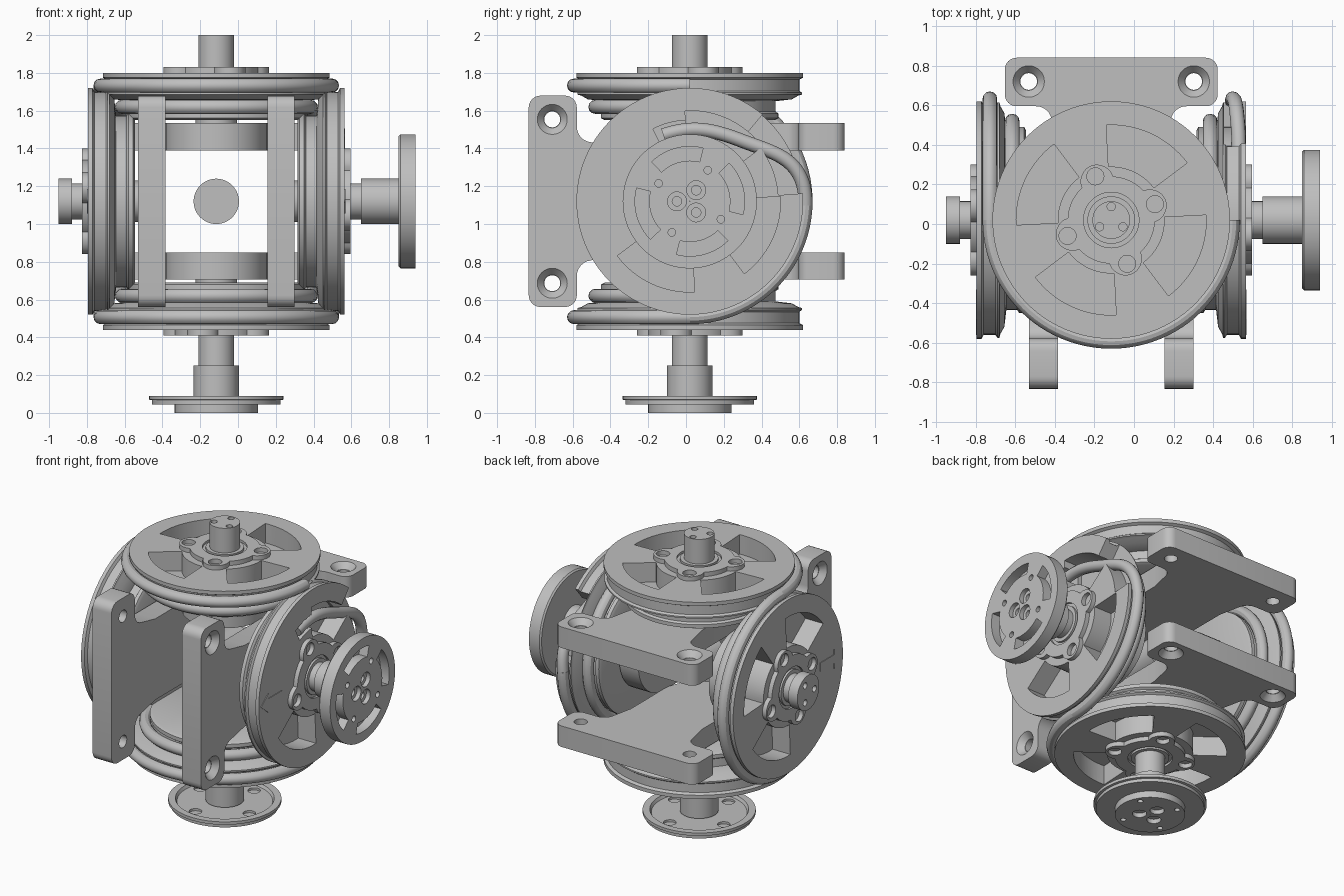
import bpy, bmesh, math
from mathutils import Matrix, Vector

cube = bpy.data.objects.get("Cube")
if cube:
    bpy.data.objects.remove(cube)

grey = bpy.data.materials.new("machined grey")
grey.use_nodes = True
grey.diffuse_color = (0.52, 0.52, 0.52, 1)
grey.node_tree.nodes["Principled BSDF"].inputs["Base Color"].default_value = (0.52, 0.52, 0.52, 1)

CENTRE = Vector((-0.115, 0.02, 1.12))


def frame(xa, ya, za):
    m = Matrix((xa, ya, za)).transposed().to_4x4()
    m.translation = CENTRE
    return m


# Local z is the axle pointing outwards, local +y is the bracket side
FRAMES = {
    "top": frame((1, 0, 0), (0, 1, 0), (0, 0, 1)),
    "bottom": frame((-1, 0, 0), (0, 1, 0), (0, 0, -1)),
    "left": frame((0, 0, 1), (0, -1, 0), (1, 0, 0)),
    "right": frame((0, 0, -1), (0, -1, 0), (-1, 0, 0)),
}


def polar(r, deg):
    a = math.radians(deg)
    return r * math.cos(a), r * math.sin(a)


def lathe(bm, profile, start=0, end=360, steps=96):
    """Revolve a closed (radius, height) outline around z."""
    full = end - start == 360
    rings = []
    for i in range(steps if full else steps + 1):
        a = start + (end - start) * i / steps
        rings.append([bm.verts.new((*polar(r, a), h)) for r, h in profile])
    n = len(profile)
    pairs = list(zip(rings, rings[1:])) + ([(rings[-1], rings[0])] if full else [])
    for p, q in pairs:
        for j in range(n):
            k = (j + 1) % n
            bm.faces.new((p[j], q[j], q[k], p[k]))
    if not full:
        bm.faces.new(rings[0])
        bm.faces.new(rings[-1])


def block(bm, r0, r1, h0, h1, start, end):
    """Solid ring sector."""
    lathe(bm, [(r0, h0), (r1, h0), (r1, h1), (r0, h1)], start, end, 16)


def cyl(bm, r, h0, h1, x=0, y=0, r2=None, seg=48):
    bmesh.ops.create_cone(bm, cap_ends=True, segments=seg, radius1=r, radius2=r if r2 is None else r2,
                          depth=h1 - h0, matrix=Matrix.Translation((x, y, (h0 + h1) / 2)))


def prism(bm, outline, h0, h1):
    low = [bm.verts.new((x, y, h0)) for x, y in outline]
    high = [bm.verts.new((x, y, h1)) for x, y in outline]
    bm.faces.new(low)
    bm.faces.new(high)
    for i in range(len(low)):
        j = (i + 1) % len(low)
        bm.faces.new((low[i], low[j], high[j], high[i]))


def to_object(bm, name):
    bmesh.ops.recalc_face_normals(bm, faces=bm.faces)
    mesh = bpy.data.meshes.new(name)
    bm.to_mesh(mesh)
    bm.free()
    ob = bpy.data.objects.new(name, mesh)
    bpy.context.collection.objects.link(ob)
    return ob


def part(name, matrix, build, cut=None):
    """Build a solid, subtract an optional cutter, then place it."""
    bm = bmesh.new()
    build(bm)
    ob = to_object(bm, name)
    if cut:
        cbm = bmesh.new()
        cut(cbm)
        cutter = to_object(cbm, name + "_cutter")
        cutter.hide_render = True
        mod = ob.modifiers.new("cut", "BOOLEAN")
        mod.operation, mod.object, mod.solver = "DIFFERENCE", cutter, "EXACT"
        mod.use_self = True
        dg = bpy.context.evaluated_depsgraph_get()
        mesh = bpy.data.meshes.new_from_object(ob.evaluated_get(dg))
        ob.modifiers.clear()
        ob.data = mesh
        bpy.data.objects.remove(cutter)
    ob.data.materials.clear()
    ob.data.materials.append(grey)
    ob.matrix_world = matrix
    bpy.ops.object.select_all(action="DESELECT")
    ob.select_set(True)
    bpy.context.view_layer.objects.active = ob
    bpy.ops.object.shade_smooth_by_angle(angle=math.radians(30))


# Stepped pulley with two rope grooves
SPOOL = [(0.09, 0.43), (0.45, 0.43), (0.47, 0.44), (0.47, 0.465), (0.455, 0.475), (0.455, 0.53),
         (0.54, 0.54), (0.575, 0.56), (0.595, 0.565), (0.595, 0.575), (0.58, 0.585), (0.58, 0.645),
         (0.6, 0.655), (0.6, 0.68), (0.09, 0.68)]


def spool_cut(side):
    def cut(bm):
        # The two side spools keep a plain face where the arrow sits
        for k in (0, 2, 3) if side in ("left", "right") else range(4):
            block(bm, 0.27, 0.48, 0.545, 0.8, -53 + 90 * k, 3 + 90 * k)
        if side == "left":
            block(bm, 0.47, 0.7, 0.57, 0.8, -86, -40)
            block(bm, 0.335, 0.43, 0.575, 0.8, 0, 27)
    return cut


# Lobed hub plate with four screw seats
def hub(bm):
    pts = []
    for i in range(144):
        a = i * 2.5
        lobe = max(0, math.cos(math.radians(4 * (a - 20)))) ** 0.7
        pts.append(polar(0.22 + 0.073 * lobe, a))
    prism(bm, pts, 0.62, 0.71)


def hub_cut(bm):
    for k in range(4):
        x, y = polar(0.235, 20 + 90 * k)
        cyl(bm, 0.043, 0.68, 0.8, x, y, seg=24)
        cyl(bm, 0.02, 0.6, 0.69, x, y, seg=16)
    lathe(bm, [(0.12, 0.695), (0.14, 0.695), (0.14, 0.8), (0.12, 0.8)], steps=48)


# Mounting bracket: wide head, filleted neck, round end at the axle
def bracket_outline():
    half = [polar(0.27, a) for a in range(-90, 1, 10)]
    half += [(0.27, 0.36), (0.3, 0.5)]
    half += [(0.38 + x, 0.495 + y) for x, y in (polar(0.08, a) for a in range(160, 89, -14))]
    for cy, first in ((0.635, -90), (0.76, 0)):
        half += [(0.478 + x, cy + y) for x, y in (polar(0.06, first + 15 * i) for i in range(7))]
    return half + [(-x, y) for x, y in reversed(half) if x > 0.001]


def bracket(scale):
    return lambda bm: prism(bm, [(x * scale, y * scale) for x, y in bracket_outline()], 0.27, 0.415)


def bracket_cut(scale):
    def cut(bm):
        for x in (-0.417 * scale, 0.417 * scale):
            cyl(bm, 0.042, 0.2, 0.5, x, 0.7 * scale, seg=32)
            cyl(bm, 0.045, 0.375, 0.425, x, 0.7 * scale, r2=0.088, seg=32)
    return cut


# Axle sections: (radius, inner height, outer height)
AXLES = {
    "top": [(0.095, 0.4, 0.88)],
    "bottom": [(0.095, 0.4, 0.88), (0.12, 0.87, 1.04)],
    "left": [(0.095, 0.4, 0.78), (0.12, 0.765, 0.98)],
    "right": [(0.095, 0.4, 0.78), (0.12, 0.765, 0.835)],
}


def axle_holes(r, h0, h1):
    def cut(bm):
        for k in range(3):
            cyl(bm, r, h0, h1, *polar(0.068, 90 + 120 * k), seg=20)
    return cut


for side, m in FRAMES.items():
    size = 1.04 if side in ("left", "right") else 1
    part(side + "_spool", m, lambda bm: lathe(bm, SPOOL), spool_cut(side))
    part(side + "_hub", m, hub, hub_cut)
    part(side + "_bracket", m, bracket(size), bracket_cut(size))
    tip = AXLES[side][-1][2]
    for i, (r, h0, h1) in enumerate(AXLES[side]):
        drilled = h1 == tip and side in ("top", "right")
        part(f"{side}_axle_{i + 1}", m, lambda bm: cyl(bm, r, h0, h1),
             axle_holes(0.021, tip - 0.04, tip + 0.1) if drilled else None)
    part(side + "_bearing", m, lambda bm: cyl(bm, 0.11, 0.4, 0.45))

    # Ropes: half loops that pass tangentially from one spool to the next
    for name, radius in (("outer", 0.613), ("inner", 0.5)):
        end = 270 if (side, name) == ("left", "outer") else 360
        ring = [(radius + x, radius + y) for x, y in (polar(0.037, a) for a in range(0, 360, 30))]
        part(f"{side}_{name}_rope", m, lambda bm: lathe(bm, ring, 180, end, 48))


# Rope end spiralling through the notch of the left spool to its anchor
curve = bpy.data.curves.new("rope_end", "CURVE")
curve.dimensions, curve.bevel_depth, curve.use_fill_caps = "3D", 0.037, True
spline = curve.splines.new("NURBS")
path = [(-0.02, -0.613), (0.05, -0.613), (0.14, -0.59), (0.22, -0.52), (0.27, -0.42), (0.31, -0.3),
        (0.375, -0.14), (0.39, 0.02), (0.35, 0.14)]
spline.points.add(len(path) - 1)
for i, (p, (x, y)) in enumerate(zip(spline.points, path)):
    p.co = (x, y, 0.613 + min(i, 4) * 0.008, 1)
spline.use_endpoint_u, spline.order_u = True, 4
curve.materials.append(grey)
rope_end = bpy.data.objects.new("rope_end", curve)
bpy.context.collection.objects.link(rope_end)
rope_end.matrix_world = FRAMES["left"]

# Direction arrows on the two side spools
ARROW = [(0, 0.58), (0.065, 0.5), (0.03, 0.5), (0.03, 0.35), (-0.03, 0.35), (-0.03, 0.5), (-0.065, 0.5)]
for side in ("left", "right"):
    part(side + "_arrow", FRAMES[side], lambda bm: prism(bm, ARROW, 0.676, 0.684))


# Output wheel with four pockets on the left axle
def wheel_cut(bm):
    for k in range(4):
        block(bm, 0.215, 0.29, 0.99, 1.1, -14 + 90 * k, 44 + 90 * k)
        cyl(bm, 0.02, 1.0, 1.1, *polar(0.19, 60 + 90 * k), seg=16)
    axle_holes(0.05, 1.025, 1.1)(bm)
    axle_holes(0.025, 1.0, 1.03)(bm)


WHEEL = [(0.001, 0.965), (0.345, 0.965), (0.355, 0.975), (0.355, 1.055), (0.001, 1.055)]
part("left_wheel", FRAMES["left"], lambda bm: lathe(bm, WHEEL), wheel_cut)

# Dished output flange under the bottom axle
FLANGE = [(0.001, 1.05), (0.3, 1.05), (0.31, 1.03), (0.355, 1.03), (0.355, 1.05), (0.34, 1.053),
          (0.34, 1.075), (0.22, 1.075), (0.22, 1.12), (0.001, 1.12)]


def flange_cut(bm):
    for k in range(4):
        cyl(bm, 0.018, 1.09, 1.2, *polar(0.18, 60 + 90 * k), seg=16)
        cyl(bm, 0.04, 0.9, 1.065, *polar(0.24, 15 + 90 * k), seg=24)
    axle_holes(0.045, 1.09, 1.2)(bm)


part("bottom_flange", FRAMES["bottom"], lambda bm: lathe(bm, FLANGE), flange_cut)

# Cross pin in the middle of the joint
part("centre_pin", Matrix.Translation(CENTRE) @ Matrix.Rotation(math.pi / 2, 4, "X"),
     lambda bm: cyl(bm, 0.12, -0.13, 0.13))
